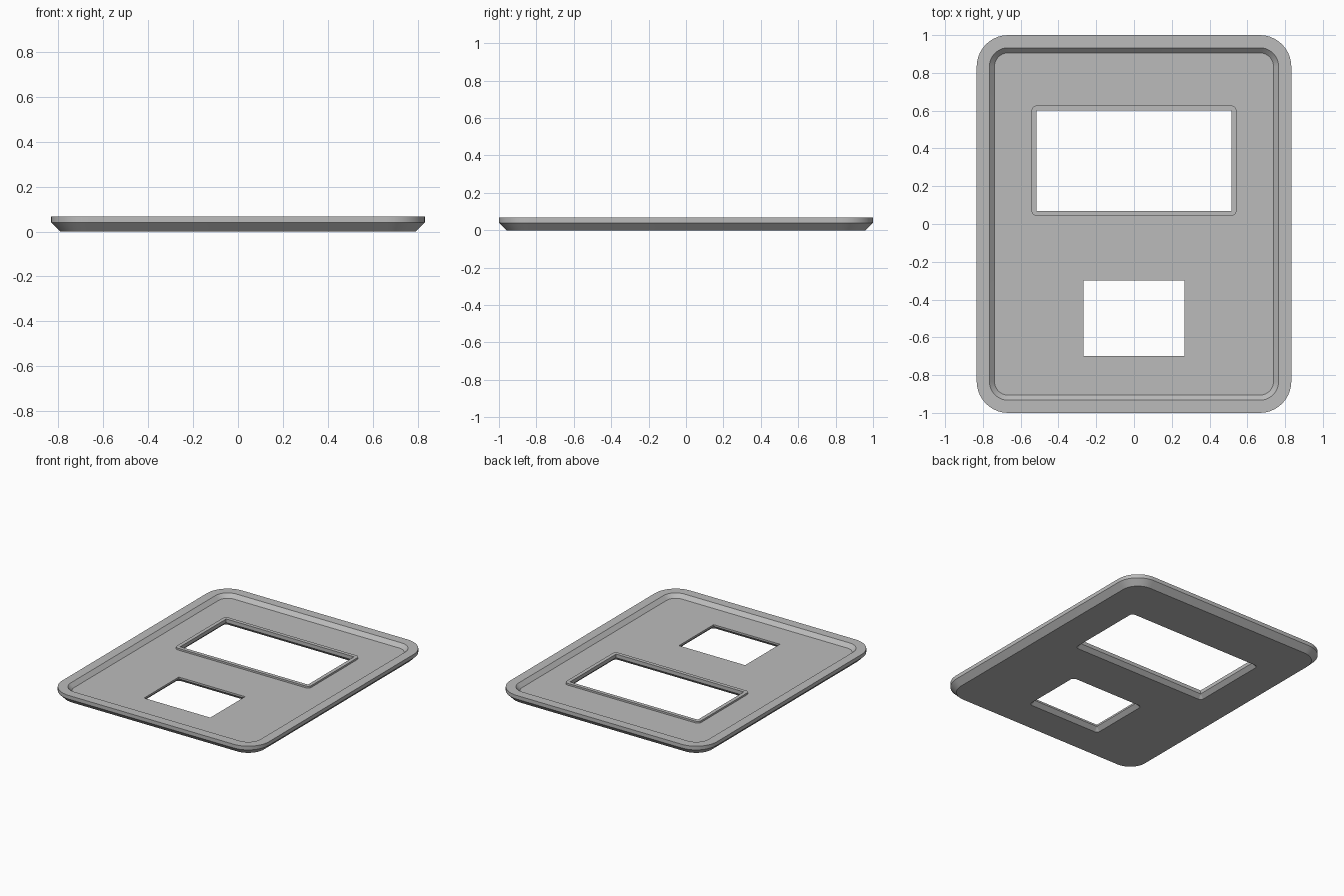
import bpy, bmesh, math

cube = bpy.data.objects.get("Cube")
if cube:
    bpy.data.objects.remove(cube)

grey = bpy.data.materials.new("plain_grey")
grey.use_nodes = True
colour = (0.5, 0.5, 0.5, 1)
grey.diffuse_color = colour
grey.node_tree.nodes["Principled BSDF"].inputs["Base Color"].default_value = colour

bm = bmesh.new()
STEPS = 10  # segments per rounded corner


def ring(cx, cy, hx, hy, radius, z):
    """Closed loop of vertices round a rounded rectangle."""
    verts = []
    for i, (sx, sy) in enumerate([(1, 1), (-1, 1), (-1, -1), (1, -1)]):
        for k in range(STEPS + 1):
            a = math.pi / 2 * (i + k / STEPS)
            verts.append(bm.verts.new((cx + sx * (hx - radius) + radius * math.cos(a),
                                       cy + sy * (hy - radius) + radius * math.sin(a), z)))
    return verts


def skin(rings):
    """Join successive loops with bands of quads."""
    for a, b in zip(rings, rings[1:]):
        for i in range(len(a)):
            j = (i + 1) % len(a)
            bm.faces.new((a[i], a[j], b[j], b[i]))


def fill(outer, holes):
    """Flat sheet inside one loop, leaving the holes open."""
    edges = []
    for loop in [outer] + holes:
        for i, v in enumerate(loop):
            w = loop[(i + 1) % len(loop)]
            edges.append(bm.edges.get((v, w)) or bm.edges.new((v, w)))
    bmesh.ops.triangle_fill(bm, edges=edges, use_beauty=True, normal=(0, 0, 1))


W, L, H = 0.833, 1.0, 0.067
FLOOR, BEVEL, LIP = 0.04, 0.027, 0.013
TINY = 0.0005  # nearly square corners

# Outer edge, raised rim and sloping inner wall
rim = [ring(0, 0, W - inset, L - inset, r, z) for inset, r, z in [
    (0.04, 0.127, 0), (0, 0.167, FLOOR), (0, 0.167, H),
    (0.067, 0.1, H), (0.067 + BEVEL, 0.073, FLOOR)]]
skin(rim)

# Large window: flared below, with a raised lip above
large = [ring(0, 0.335, 0.515 + out, 0.265 + out, r, z) for out, r, z in [
    (BEVEL, BEVEL, 0), (0, TINY, BEVEL), (0, TINY, FLOOR + LIP),
    (BEVEL, BEVEL, FLOOR + LIP), (BEVEL, BEVEL, FLOOR)]]
skin(large)

# Small window: flared below, plain above
small = [ring(0, -0.5, 0.267 + out, 0.2 + out, r, z) for out, r, z in [
    (BEVEL, BEVEL, 0), (0, TINY, BEVEL), (0, TINY, FLOOR)]]
skin(small)

# Tray floor and underside
fill(rim[-1], [large[-1], small[-1]])
fill(rim[0], [large[0], small[0]])
bmesh.ops.recalc_face_normals(bm, faces=bm.faces[:])

mesh = bpy.data.meshes.new("tray_panel")
bm.to_mesh(mesh)
bm.free()
mesh.materials.append(grey)
panel = bpy.data.objects.new("tray_panel", mesh)
bpy.context.collection.objects.link(panel)
bpy.context.view_layer.objects.active = panel
panel.select_set(True)
bpy.ops.object.shade_smooth_by_angle(angle=math.radians(25))
